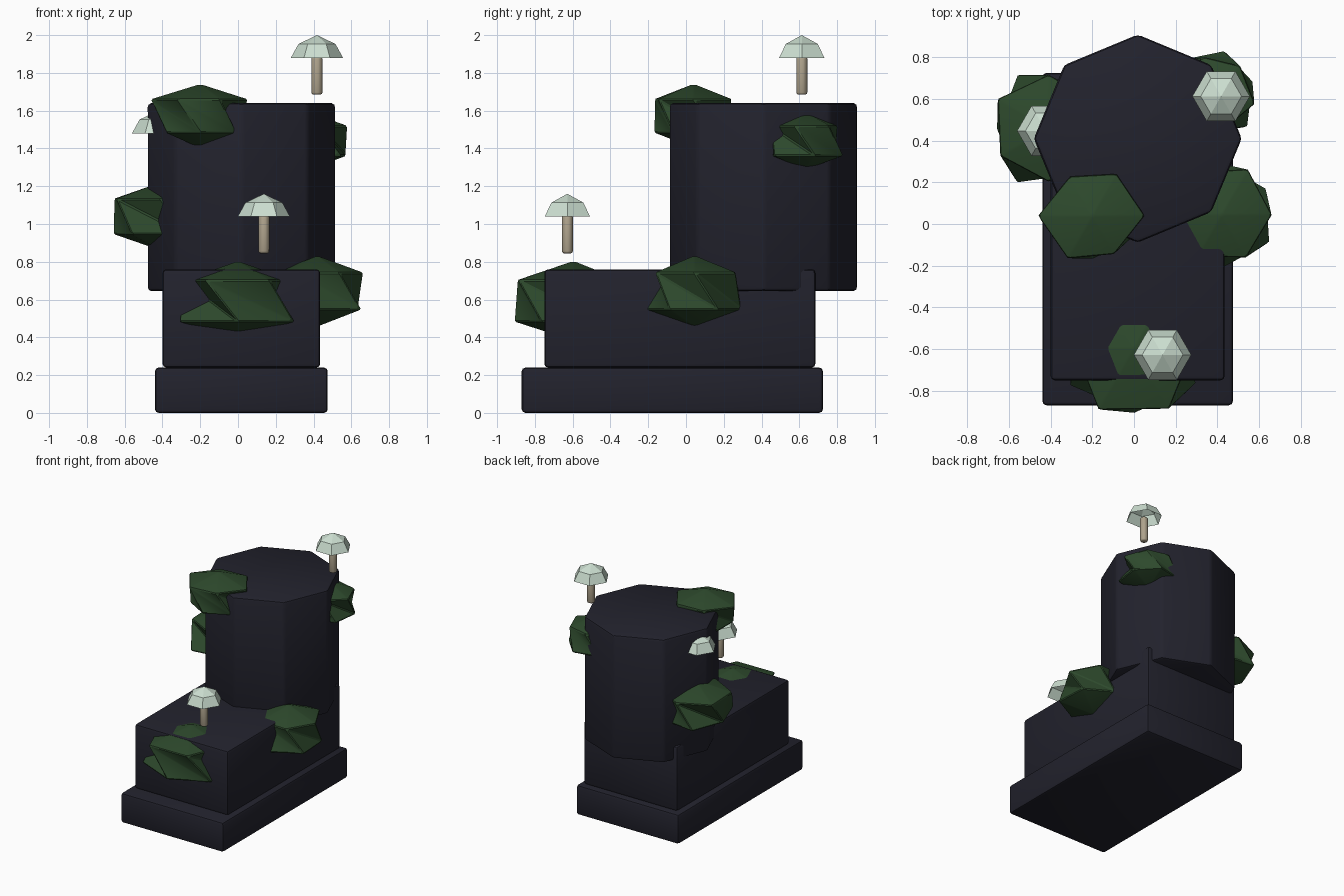
import bpy, bmesh, math

if "Cube" in bpy.data.objects:
    bpy.data.objects.remove(bpy.data.objects["Cube"])


def material(name, rgb):
    m = bpy.data.materials.new(name)
    m.diffuse_color = (*rgb, 1.0)
    m.use_nodes = True
    m.node_tree.nodes["Principled BSDF"].inputs["Base Color"].default_value = m.diffuse_color
    return m


STONE = material("dark stone", (0.016, 0.016, 0.026))
MOSS = material("moss green", (0.026, 0.066, 0.025))
STEM = material("tan stem", (0.42, 0.36, 0.26))
CAP = material("pale cap", (0.60, 0.73, 0.63))


def finish(name, bm, mat, bevel=0.0, segments=2, smooth=35):
    """Bevel the edges, make the object and colour it."""
    bmesh.ops.recalc_face_normals(bm, faces=bm.faces)
    if bevel:
        bmesh.ops.bevel(bm, geom=list(bm.edges), offset=bevel, segments=segments,
                        profile=0.5, affect='EDGES', clamp_overlap=True)
    me = bpy.data.meshes.new(name)
    bm.to_mesh(me)
    bm.free()
    me.materials.append(mat)
    ob = bpy.data.objects.new(name, me)
    bpy.context.collection.objects.link(ob)
    if smooth:
        bpy.ops.object.select_all(action='DESELECT')
        ob.select_set(True)
        bpy.context.view_layer.objects.active = ob
        bpy.ops.object.shade_smooth_by_angle(angle=math.radians(smooth))
    return ob


def prism(bm, outline, z0, z1):
    low = [bm.verts.new((x, y, z0)) for x, y in outline]
    high = [bm.verts.new((x, y, z1)) for x, y in outline]
    n = len(outline)
    bm.faces.new(low[::-1])
    bm.faces.new(high)
    for i in range(n):
        j = (i + 1) % n
        bm.faces.new((low[i], low[j], high[j], high[i]))


def circle(cx, cy, r, n, phase=0.0):
    return [(cx + r * math.cos(phase + math.tau * i / n),
             cy + r * math.sin(phase + math.tau * i / n)) for i in range(n)]


def block(name, x0, x1, y0, y1, z0, z1):
    bm = bmesh.new()
    prism(bm, [(x0, y0), (x1, y0), (x1, y1), (x0, y1)], z0, z1)
    finish(name, bm, STONE, 0.02)


def moss(name, centre, half_height, phase, top_r, low_r):
    """Twisted six-sided clump: two offset rings between two poles."""
    cx, cy, cz = centre
    bm = bmesh.new()

    def ring(radii, dz, turn):
        out = []
        for i, r in enumerate(radii):
            a = math.radians(phase + turn + 60 * i)
            out.append(bm.verts.new((cx + r * math.cos(a), cy + r * math.sin(a), cz + dz)))
        return out

    top = ring(top_r, half_height * 0.52, 0)
    low = ring(low_r, -half_height * 0.52, 30)
    north = bm.verts.new((cx, cy, cz + half_height))
    south = bm.verts.new((cx, cy, cz - half_height))
    for i in range(6):
        j = (i + 1) % 6
        bm.faces.new((north, top[i], top[j]))
        bm.faces.new((south, low[j], low[i]))
        bm.faces.new((top[i], low[i], low[j]))
        bm.faces.new((top[i], low[j], top[j]))
    finish(name, bm, MOSS, 0.007, 1, 30)


def mushroom(name, x, y, z):
    """Thin stem from z - 0.195 to z, with an open six-sided cap above."""
    bm = bmesh.new()
    prism(bm, circle(x, y, 0.031, 8), z - 0.195, z + 0.005)
    finish(name + "_stem", bm, STEM, 0.011, 2, 50)

    bm = bmesh.new()
    rings = [[bm.verts.new((px, py, z + dz)) for px, py in circle(x, y, r, 6)]
             for r, dz in ((0.138, 0.0), (0.098, 0.073))]
    tip = bm.verts.new((x, y, z + 0.12))
    for i in range(6):
        j = (i + 1) % 6
        bm.faces.new((rings[0][i], rings[0][j], rings[1][j], rings[1][i]))
        bm.faces.new((rings[1][i], rings[1][j], tip))
    finish(name + "_cap", bm, CAP, smooth=0)


# Stone plinth, body and octagonal column
block("plinth", -0.44, 0.475, -0.87, 0.725, 0.0, 0.24)
block("body", -0.40, 0.435, -0.75, 0.685, 0.24, 0.76)
bm = bmesh.new()
prism(bm, circle(0.018, 0.41, 0.499, 8), 0.645, 1.64)
finish("column", bm, STONE, 0.02)

# Moss clumps
moss("column_front_moss", (-0.20, 0.04, 1.572), 0.17, 0,
     (0.255, 0.235, 0.22, 0.265, 0.24, 0.215), (0.22, 0.2, 0.21, 0.21, 0.21, 0.22))
moss("column_right_moss", (0.38, 0.63, 1.44), 0.152, 45,
     (0.185, 0.18, 0.2, 0.19, 0.19, 0.21), (0.21, 0.225, 0.2, 0.2, 0.235, 0.2))
moss("column_left_moss", (-0.41, 0.46, 1.04), 0.18, 30,
     (0.26, 0.26, 0.285, 0.27, 0.26, 0.26), (0.26, 0.3, 0.25, 0.305, 0.26, 0.26))
moss("body_right_moss", (0.42, 0.045, 0.645), 0.188, 0,
     (0.245, 0.255, 0.24, 0.23, 0.235, 0.24), (0.25, 0.25, 0.25, 0.25, 0.26, 0.268))
moss("body_front_moss", (0.0, -0.595, 0.593), 0.211, 0,
     (0.29, 0.29, 0.29, 0.29, 0.345, 0.34), (0.3, 0.3, 0.3, 0.36, 0.315, 0.345))

# Mushrooms
mushroom("top_mushroom", 0.418, 0.613, 1.88)
mushroom("front_mushroom", 0.137, -0.628, 1.04)
mushroom("left_mushroom", -0.423, 0.447, 1.48)
